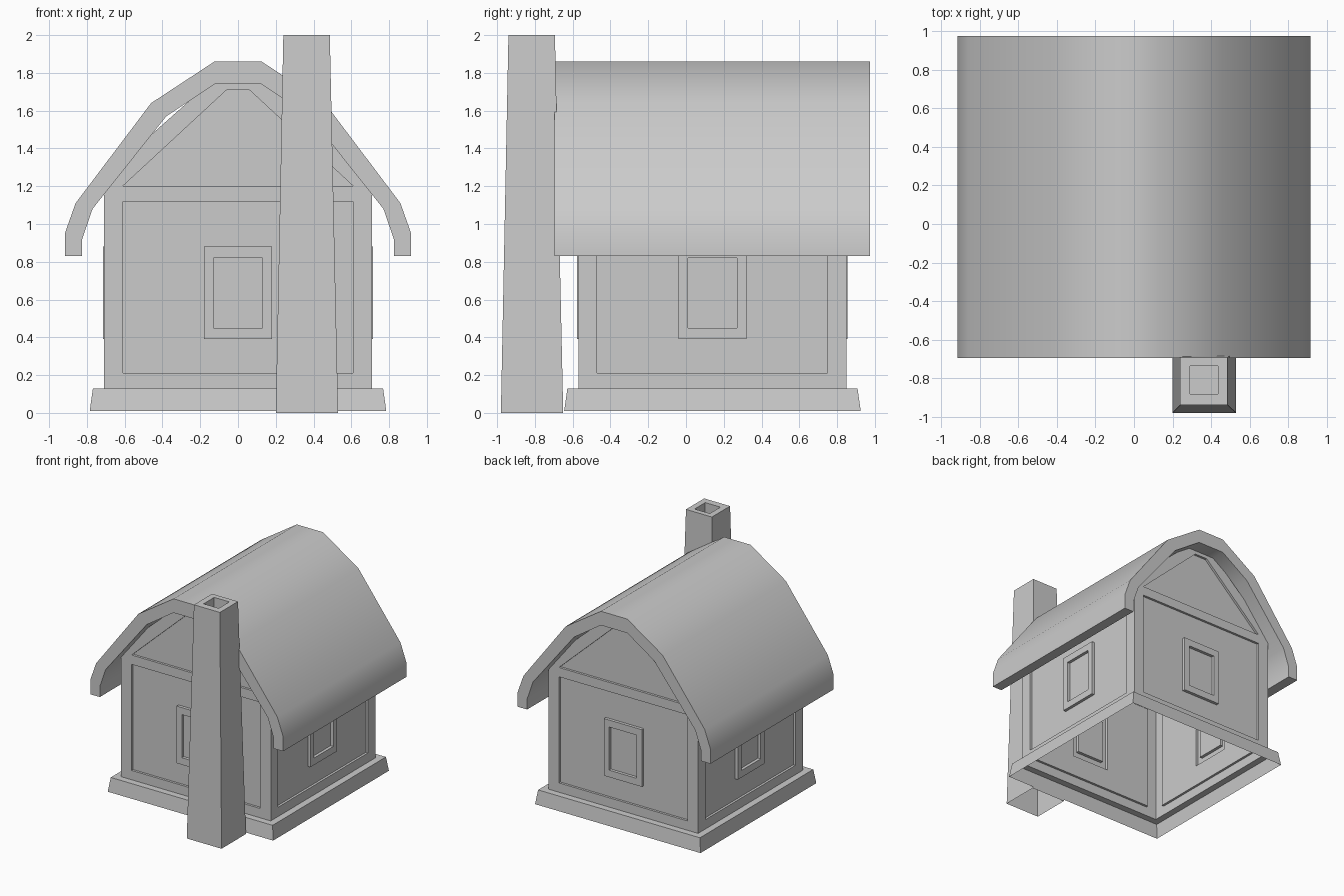
import bpy, bmesh, math
from mathutils import Matrix, Vector

if "Cube" in bpy.data.objects:
    bpy.data.objects.remove(bpy.data.objects["Cube"])

CY = 0.14          # centre of the square floor plan in y
HALF = 0.71        # half width of the walls


def finish(bm, name):
    bmesh.ops.remove_doubles(bm, verts=bm.verts, dist=0.0005)
    bmesh.ops.recalc_face_normals(bm, faces=bm.faces)
    mesh = bpy.data.meshes.new(name)
    bm.to_mesh(mesh)
    bm.free()
    obj = bpy.data.objects.new(name, mesh)
    bpy.context.collection.objects.link(obj)
    return obj


def skin(bm, loops, cap=True):
    """Bridge successive loops of 3D points, optionally closing the last."""
    rows = [[bm.verts.new(p) for p in loop] for loop in loops]
    for a, b in zip(rows, rows[1:]):
        for i in range(len(a)):
            j = (i + 1) % len(a)
            bm.faces.new((a[i], a[j], b[j], b[i]))
    if cap:
        bm.faces.new(rows[-1])


def rect(w, z0, z1):
    return [(-w, z0), (w, z0), (w, z1), (-w, z1)]


def square(cx, cy, r, z):
    return [(cx + sx * r, cy + sy * r, z)
            for sx, sy in ((-1, -1), (1, -1), (1, 1), (-1, 1))]


def wall(bm, side, rings):
    """Nested outlines (points, outward offset) placed on one of four sides."""
    m = Matrix.Translation((0, CY, 0)) @ Matrix.Rotation(side * math.pi / 2, 4, 'Z')
    skin(bm, [[m @ Vector((u, -HALF - d, z)) for u, z in pts] for pts, d in rings])


# Walls: recessed panel with a raised window frame and sunken pane
EAVE, RIDGE, MID, IN = 1.25, 1.77, 1.16, -0.02
bm = bmesh.new()
panel = rect(0.61, 0.21, 1.12)
frame, pane = rect(0.18, 0.39, 0.88), rect(0.13, 0.45, 0.82)
gable = [(-HALF, MID), (HALF, MID), (HALF, EAVE),
         (0.125, RIDGE), (-0.125, RIDGE), (-HALF, EAVE)]
gable_panel = [(-0.61, 1.2), (0.61, 1.2), (0.60, 1.21),
               (0.06, 1.71), (-0.06, 1.71), (-0.60, 1.21)]
for side in range(4):
    top = MID if side % 2 == 0 else EAVE
    wall(bm, side, [(rect(HALF, 0.13, top), 0), (panel, 0), (panel, IN),
                    (frame, IN), (frame, 0.006), (pane, 0.006), (pane, IN)])
    if side % 2 == 0:
        wall(bm, side, [(gable, 0), (gable_panel, 0), (gable_panel, IN)])
# Ceiling slopes hidden below the roof
slope = gable[2:]
for (x0, z0), (x1, z1) in zip(slope, slope[1:]):
    bm.faces.new([bm.verts.new(p) for p in (
        (x0, CY - HALF, z0), (x1, CY - HALF, z1),
        (x1, CY + HALF, z1), (x0, CY + HALF, z0))])
# Flared plinth skirt, open underneath
skin(bm, [square(0, CY, HALF, 0.13), square(0, CY, 0.768, 0.13),
          square(0, CY, 0.785, 0.01)], cap=False)
finish(bm, "house_walls")

# Roof: curved thick shell with mirrored profile
outer = [(0.915, 0.83), (0.915, 0.955), (0.86, 1.11), (0.46, 1.64), (0.125, 1.86)]
inner = [(0.825, 0.83), (0.825, 0.92), (0.77, 1.08), (0.38, 1.57), (0.125, 1.74)]
out_full = outer + [(-x, z) for x, z in reversed(outer)]
in_full = inner + [(-x, z) for x, z in reversed(inner)]
bm = bmesh.new()
Y0, Y1 = -0.695, 0.975
rows = [[bm.verts.new(p) for p in ((ox, Y0, oz), (ox, Y1, oz), (ix, Y1, iz), (ix, Y0, iz))]
        for (ox, oz), (ix, iz) in zip(out_full, in_full)]
for a, b in zip(rows, rows[1:]):
    for i in range(4):
        j = (i + 1) % 4
        bm.faces.new((a[i], a[j], b[j], b[i]))
bm.faces.new(rows[0])
bm.faces.new(rows[-1])
roof = finish(bm, "roof")
bpy.context.view_layer.objects.active = roof
roof.select_set(True)
bpy.ops.object.shade_smooth_by_angle(angle=math.radians(40))

# Chimney: tapered stack, open at the bottom, with a sunken flue
bm = bmesh.new()
skin(bm, [square(0.365, -0.815, 0.165, 0), square(0.363, -0.817, 0.123, 2),
          square(0.363, -0.81, 0.072, 2), square(0.363, -0.81, 0.072, 1.9)])
finish(bm, "chimney")
